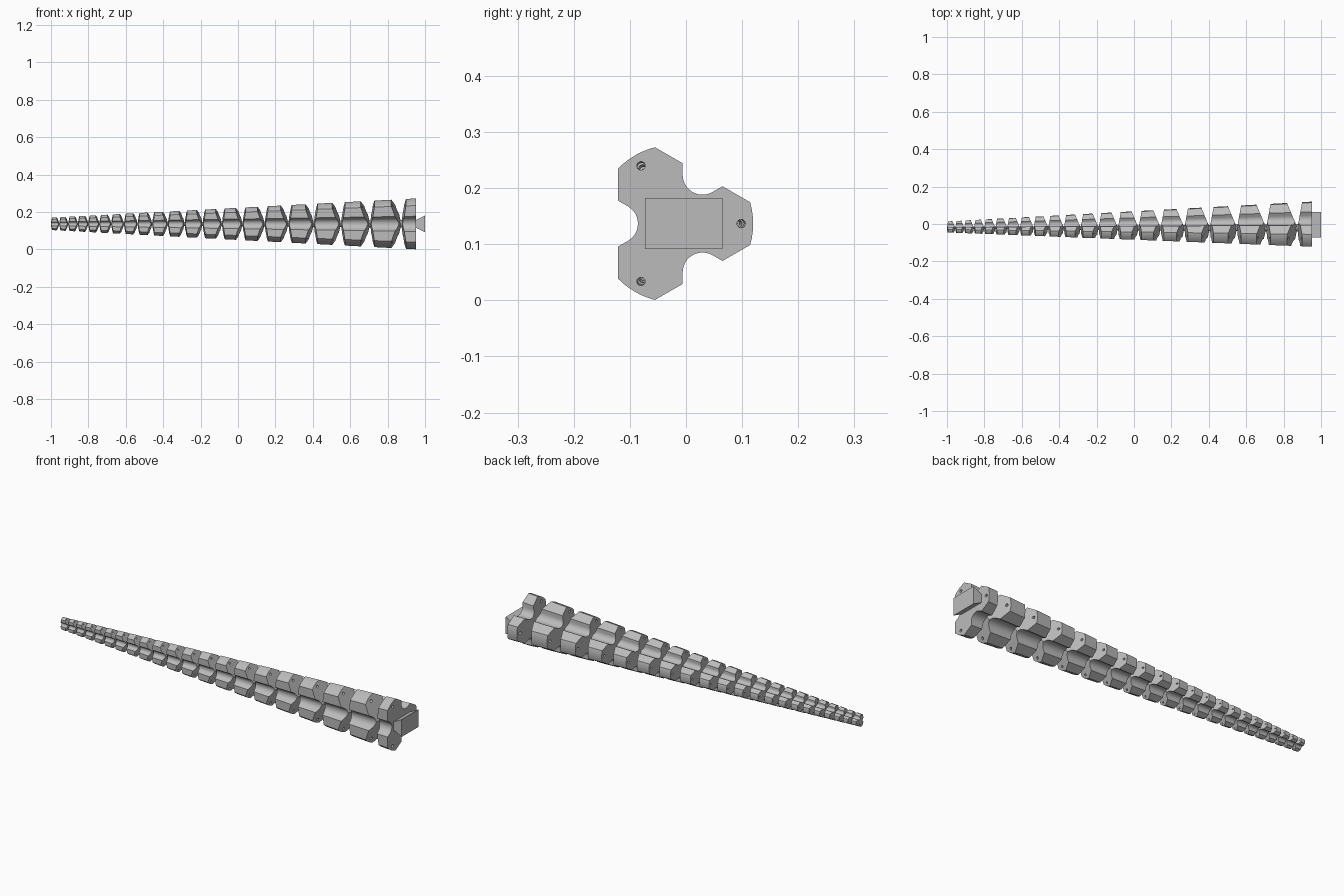
import bpy, bmesh, math
from mathutils import Vector

if "Cube" in bpy.data.objects:
    bpy.data.objects.remove(bpy.data.objects["Cube"], do_unlink=True)

TIP = Vector((-1.628, -0.0207, 0.1367))   # apex of the tapering cone
LENGTH = 2.58                             # apex to the mounting face
RATIO = 0.9332                            # size step between segments
SEGMENTS = 20

grey = bpy.data.materials.new("grey_plastic")
grey.use_nodes = True
grey.diffuse_color = (0.5, 0.5, 0.5, 1)
grey.node_tree.nodes["Principled BSDF"].inputs["Base Color"].default_value = (0.5, 0.5, 0.5, 1)


def add_object(name, mesh):
    if not mesh.materials:
        mesh.materials.append(grey)
    ob = bpy.data.objects.new(name, mesh)
    bpy.context.collection.objects.link(ob)
    return ob


def finish(bm, name):
    bmesh.ops.remove_doubles(bm, verts=bm.verts, dist=1e-5)
    bmesh.ops.recalc_face_normals(bm, faces=bm.faces)
    mesh = bpy.data.meshes.new(name)
    bm.to_mesh(mesh)
    bm.free()
    return mesh


def polar(r, a):
    return Vector((r * math.cos(a), r * math.sin(a)))


def lobe_outline():
    """Half groove, flat, rounded crown, then the mirror of it; lobe points along +u."""
    groove = math.radians(60)
    axis, side = polar(1, groove), polar(1, groove - math.pi / 2)
    half = [axis * (0.1005 - 0.0355 * math.cos(a)) + side * 0.0355 * math.sin(a)
            for a in (math.radians(10 * i) for i in range(7))]
    half += [axis * 0.1005 + side * 0.041, axis * 0.1005 + side * 0.098]
    crown = half[-1]
    a0 = math.atan2(crown.y, crown.x)
    half += [polar(crown.length, a0 * f) for f in (0.67, 0.33)]
    return half + [polar(crown.length, 0)] + [Vector((p.x, -p.y)) for p in reversed(half)]


OUTLINE = lobe_outline()
HOLE = [Vector((0.119, 0)) + polar(0.0075, math.tau * i / 16) for i in range(16)]


def segment_mesh(name, back, back_slope, front, front_slope):
    """Three lobes tapering to the cone apex, each with a slanted face at both ends."""
    bm = bmesh.new()
    for k in range(3):
        turn = math.tau * k / 3
        ca, sa = math.cos(turn), math.sin(turn)

        def place(p, dist, slope):
            t = dist / (LENGTH + slope * p.x)
            return bm.verts.new((LENGTH * t, t * (ca * p.x - sa * p.y), t * (sa * p.x + ca * p.y)))

        caps = []
        for dist, slope in ((back, back_slope), (front, front_slope)):
            loop = [place(p, dist, slope) for p in OUTLINE]
            hub = place(Vector((0, 0)), dist, slope)
            hole = [place(p, dist, slope) for p in HOLE]
            rim = [hub] + loop
            edges = []
            for ring in (rim, hole):
                edges += [bm.edges.new((ring[i - 1], ring[i])) for i in range(len(ring))]
            bmesh.ops.triangle_fill(bm, edges=edges, use_beauty=True)
            caps.append((loop, hole))
        (loop_a, hole_a), (loop_b, hole_b) = caps
        for i in range(len(loop_a) - 1):
            bm.faces.new((loop_a[i], loop_a[i + 1], loop_b[i + 1], loop_b[i]))
        for i in range(len(hole_a)):
            bm.faces.new((hole_a[i - 1], hole_b[i - 1], hole_b[i], hole_a[i]))
    return finish(bm, name)


def smooth(ob):
    bpy.ops.object.select_all(action="DESELECT")
    ob.select_set(True)
    bpy.context.view_layer.objects.active = ob
    bpy.ops.object.shade_smooth_by_angle(angle=math.radians(25))


# Arm segments: one shared shape, shrinking toward the tip
joint = 2.502
unit = segment_mesh("arm_segment", joint * RATIO, -0.18, joint, 0.42)
for n in range(SEGMENTS):
    seg = add_object(f"arm_segment_{n + 1}", unit)
    seg.location = TIP
    seg.scale = (RATIO ** n,) * 3
    if n == 0:
        smooth(seg)

# Base segment with a flat mounting face
base = add_object("base_segment", segment_mesh("base_segment", joint, -0.18, LENGTH, 0))
base.location = TIP
smooth(base)

# Flexible core running through every joint
bm = bmesh.new()
core_start, core_end = 0.64, 2.52
rings = [[bm.verts.new((d, *(polar(0.02 * d / LENGTH, math.tau * i / 16)))) for i in range(16)]
         for d in (core_start, core_end)]
for ring in rings:
    bm.faces.new(ring)
for i in range(16):
    bm.faces.new((rings[0][i - 1], rings[0][i], rings[1][i], rings[1][i - 1]))
core = add_object("flexible_core", finish(bm, "flexible_core"))
core.location = TIP
smooth(core)

# Dovetail mount
bm = bmesh.new()
section = [(0.95, -0.02), (1.0, -0.0455), (1.0, 0.0455), (0.95, 0.02)]
ends = [[bm.verts.new((x, y, z + TIP.z)) for x, z in section] for y in (-0.073, 0.065)]
for end in ends:
    bm.faces.new(end)
for i in range(4):
    bm.faces.new((ends[0][i - 1], ends[0][i], ends[1][i], ends[1][i - 1]))
add_object("dovetail_mount", finish(bm, "dovetail_mount"))
